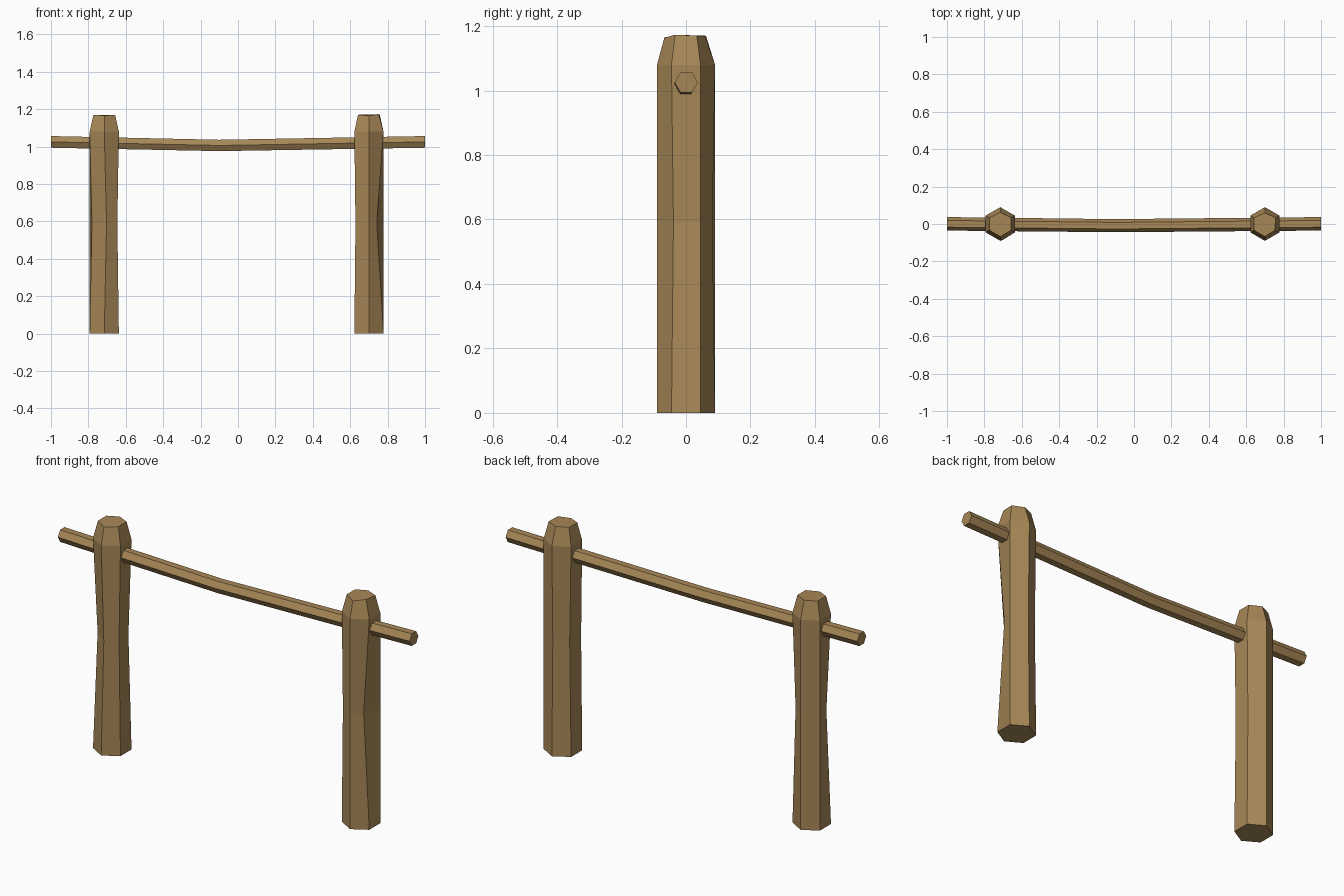
import bpy, bmesh
from math import cos, sin, radians
from mathutils import Vector

cube = bpy.data.objects.get("Cube")
if cube:
    bpy.data.objects.remove(cube)

# Single wood colour
wood = bpy.data.materials.new("brown_wood")
wood.use_nodes = True
colour = (0.39, 0.245, 0.095, 1)
wood.diffuse_color = colour
wood.node_tree.nodes["Principled BSDF"].inputs["Base Color"].default_value = colour


def hex_ring(radius, start):
    """Six points of a hexagon, as flat (a, b) pairs."""
    angles = [radians(start + 60 * i) for i in range(6)]
    return [(radius * cos(a), radius * sin(a)) for a in angles]


def loft(name, rings):
    """Skin six-sided rings into a closed, flat-shaded solid."""
    bm = bmesh.new()
    loops = [[bm.verts.new(p) for p in ring] for ring in rings]
    for low, high in zip(loops, loops[1:]):
        for i in range(6):
            j = (i + 1) % 6
            bm.faces.new((low[i], low[j], high[j], high[i]))
    bm.faces.new(loops[0])
    bm.faces.new(loops[-1])
    bmesh.ops.recalc_face_normals(bm, faces=bm.faces)
    mesh = bpy.data.meshes.new(name)
    bm.to_mesh(mesh)
    bm.free()
    mesh.materials.append(wood)
    obj = bpy.data.objects.new(name, mesh)
    bpy.context.collection.objects.link(obj)
    return obj


def post(name, x, dents, chips):
    """Hewn post: base, uneven waist, shoulder and chamfered top.
    Corners run anticlockwise from the back of the +x side."""
    rings = [[Vector((x + a, b, z)) for a, b in hex_ring(r, 30)]
             for r, z in ((0.09, 0), (0.09, 0.59), (0.09, 1.08), (0.067, 1.17))]
    for corner, (dx, dy) in dents.items():
        rings[1][corner] += Vector((dx, dy, 0))
    for corner, offset in chips.items():
        rings[3][corner] += Vector(offset)
    return loft(name, rings)


post("right_post", -0.715,
     {0: (-0.012, -0.008), 3: (0.012, 0.02), 4: (0.012, 0.004), 5: (-0.008, 0)},
     {1: (0, -0.005, 0), 4: (0, 0, -0.005)})
post("left_post", 0.7,
     {1: (0, -0.008), 2: (0.008, 0), 3: (0.006, 0), 5: (-0.036, 0.006)},
     {1: (0, -0.008, 0), 4: (0, 0, -0.006), 5: (-0.006, 0, 0.003)})

# Sagging crossbar
bar = []
for x, y, z, r in ((-1, 0.001, 1.025, 0.036), (-0.1, -0.009, 1.006, 0.035),
                   (1, 0.001, 1.025, 0.036)):
    bar.append([Vector((x, y + a, z + b)) for a, b in hex_ring(r, 0)])
loft("crossbar", bar)
